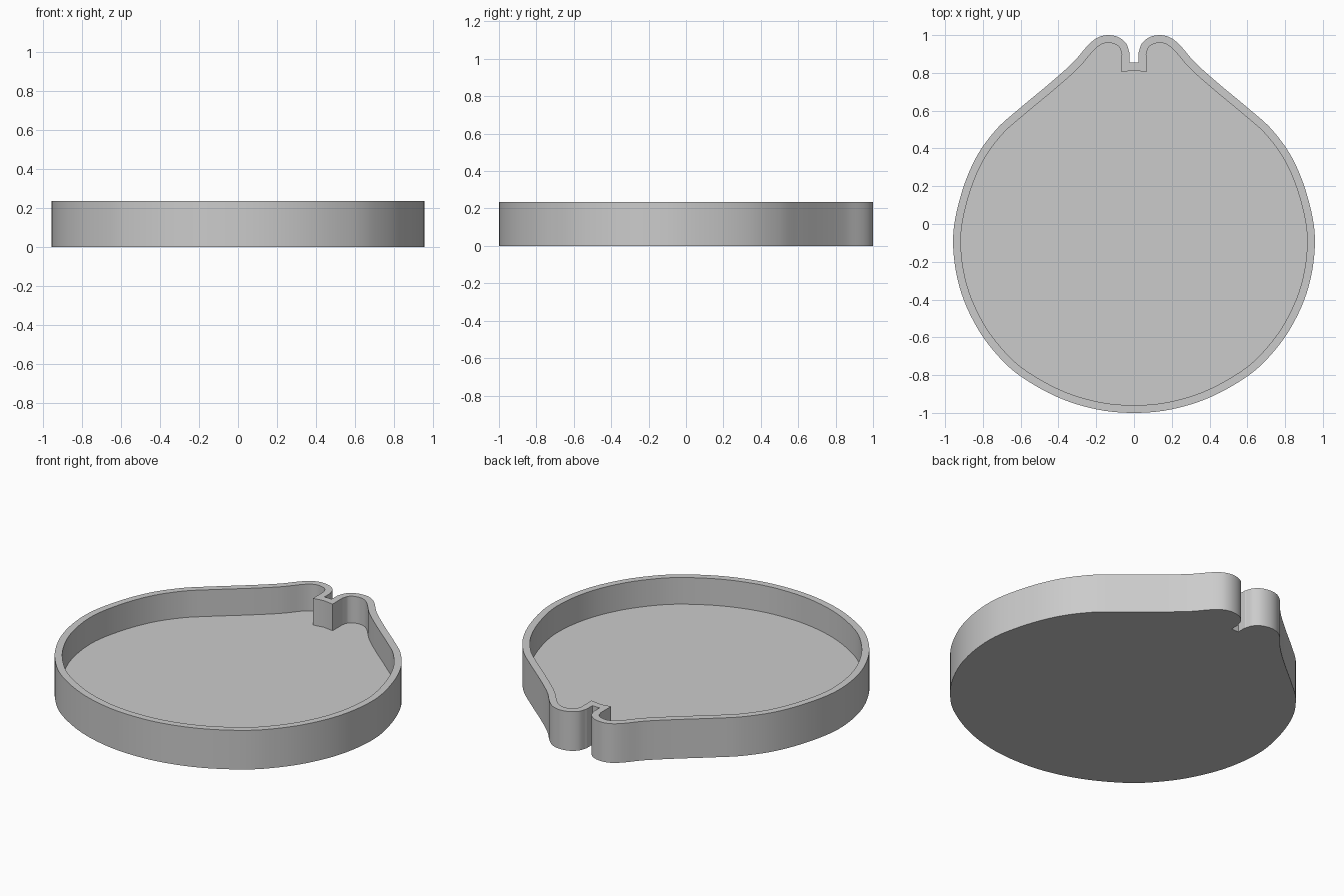
import bpy
import bmesh
import math
from mathutils import Vector

HEIGHT = 0.235
FLOOR = 0.075
WALL = 0.041

old = bpy.data.objects.get("Cube")
if old:
    bpy.data.objects.remove(old, do_unlink=True)

# One half of the outline, from the notch round to the front
notch = [(0.0, 0.855), (0.024, 0.855)]
knots = [(0.024, 0.91), (0.041, 0.955), (0.08, 0.988), (0.137, 1.0),
         (0.19, 0.988), (0.24, 0.95), (0.32, 0.858), (0.44, 0.75),
         (0.614, 0.605), (0.73, 0.50), (0.84, 0.345), (0.92, 0.14),
         (0.958, -0.08), (0.925, -0.33), (0.83, -0.55), (0.70, -0.72),
         (0.58, -0.82), (0.39, -0.923), (0.19, -0.983), (0.0, -1.0)]


def smooth_path(points, steps=6):
    """Catmull-Rom path through the points, mirrored past the last one."""
    pts = [Vector(p) for p in points]
    pts = [pts[0] - Vector((0, -0.05))] + pts + [Vector((-pts[-2].x, pts[-2].y))]
    path = []
    for a, b, c, d in zip(pts, pts[1:], pts[2:], pts[3:]):
        m0 = (c - a) * (c - b).length / ((b - a).length + (c - b).length)
        m1 = (d - b) * (c - b).length / ((c - b).length + (d - c).length)
        for i in range(steps):
            t = i / steps
            path.append(b * (2 * t**3 - 3 * t**2 + 1) + m0 * (t**3 - 2 * t**2 + t)
                        + c * (3 * t**2 - 2 * t**3) + m1 * (t**3 - t**2))
    return path + [pts[-2]]


def inset(loop, dist):
    """Mitred inward offset of a clockwise closed loop."""
    result = []
    for i, p in enumerate(loop):
        u = (p - loop[i - 1]).normalized()
        v = (loop[(i + 1) % len(loop)] - p).normalized()
        n1, n2 = Vector((u.y, -u.x)), Vector((v.y, -v.x))
        result.append(p + (n1 + n2) * dist / (1 + n1.dot(n2)))
    return result


half = [Vector(p) for p in notch] + smooth_path(knots)
outer = half + [Vector((-p.x, p.y)) for p in reversed(half[1:-1])]
inner = inset(outer, WALL)
# Sharpen the inner notch corners a little
for p in (inner[1], inner[-1]):
    p.y -= 0.01

# Tray: base, outer wall, rim, inner wall and recessed floor
bm = bmesh.new()
rings = [[bm.verts.new((p.x, p.y, z)) for p in loop]
         for loop, z in ((outer, 0), (outer, HEIGHT), (inner, HEIGHT), (inner, FLOOR))]
count = len(outer)
for low, high in zip(rings, rings[1:]):
    for i in range(count):
        j = (i + 1) % count
        bm.faces.new((low[i], low[j], high[j], high[i]))
bm.faces.new(rings[0])
bm.faces.new(rings[-1])
bmesh.ops.recalc_face_normals(bm, faces=bm.faces)
mesh = bpy.data.meshes.new("tray")
bm.to_mesh(mesh)
bm.free()

tray = bpy.data.objects.new("tray", mesh)
bpy.context.collection.objects.link(tray)

grey = bpy.data.materials.new("plain grey")
grey.use_nodes = True
colour = (0.6, 0.6, 0.6, 1.0)
grey.diffuse_color = colour
grey.node_tree.nodes["Principled BSDF"].inputs["Base Color"].default_value = colour
mesh.materials.append(grey)

bpy.ops.object.select_all(action="DESELECT")
tray.select_set(True)
bpy.context.view_layer.objects.active = tray
bpy.ops.object.shade_smooth_by_angle(angle=math.radians(30))
